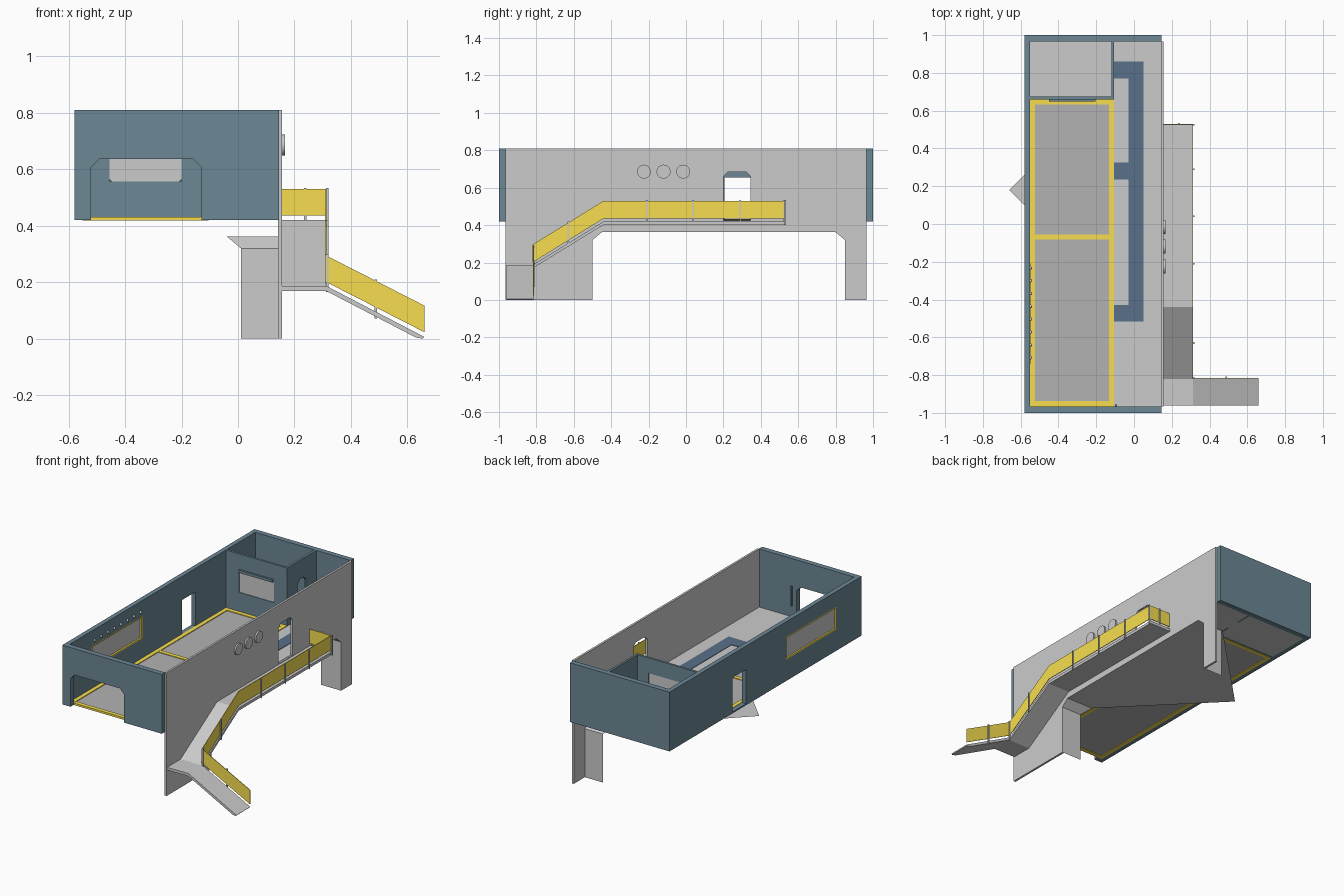
import bpy, bmesh, math
from mathutils import Vector

if "Cube" in bpy.data.objects:
    bpy.data.objects.remove(bpy.data.objects["Cube"])


def material(name, rgb):
    m = bpy.data.materials.new(name)
    m.diffuse_color = (*rgb, 1)
    m.use_nodes = True
    m.node_tree.nodes["Principled BSDF"].inputs["Base Color"].default_value = m.diffuse_color
    return m


BLUE = material("blue_panel", (0.15, 0.245, 0.30))
YELLOW = material("yellow_trim", (0.93, 0.73, 0.08))
STRIPE = material("floor_blue", (0.10, 0.16, 0.25))
DARK = material("deck_grey", (0.45, 0.45, 0.45))


def obj_from(bm, name, mat=None):
    bmesh.ops.recalc_face_normals(bm, faces=bm.faces[:])
    me = bpy.data.meshes.new(name)
    bm.to_mesh(me)
    bm.free()
    ob = bpy.data.objects.new(name, me)
    bpy.context.collection.objects.link(ob)
    if mat:
        me.materials.append(mat)
    return ob


def prism(name, pts, axis, a, b, mat=None):
    """Extrude a 2D outline along an axis from a to b."""
    place = {"x": lambda p, d: (d, p[0], p[1]),
             "y": lambda p, d: (p[0], d, p[1]),
             "z": lambda p, d: (p[0], p[1], d)}[axis]
    bm = bmesh.new()
    lo = [bm.verts.new(place(p, a)) for p in pts]
    hi = [bm.verts.new(place(p, b)) for p in pts]
    bm.faces.new(lo)
    bm.faces.new(hi)
    for i in range(len(pts)):
        j = (i + 1) % len(pts)
        bm.faces.new((lo[i], lo[j], hi[j], hi[i]))
    return obj_from(bm, name, mat)


def rect(u0, u1, v0, v1):
    return [(u0, v0), (u1, v0), (u1, v1), (u0, v1)]


def box(name, x, y, z, mat=None):
    return prism(name, rect(*x, *y), "z", *z, mat)


def cut(ob, cutter):
    mod = ob.modifiers.new("opening", "BOOLEAN")
    mod.object, mod.operation, mod.solver = cutter, "DIFFERENCE", "EXACT"
    cutter.hide_render = True
    dg = bpy.context.evaluated_depsgraph_get()
    me = bpy.data.meshes.new_from_object(ob.evaluated_get(dg))
    ob.modifiers.clear()
    ob.data = me
    bpy.data.objects.remove(cutter)


def arched(u0, u1, z0, z1, c):
    return [(u0, z0), (u0, z1 - c), (u0 + c, z1), (u1 - c, z1), (u1, z1 - c), (u1, z0)]


def wall_outline(u0, u1, door):
    return [(u0, Z0)] + door + [(u1, Z0), (u1, Z1), (u0, Z1)]


Z0, Z1 = 0.42, 0.81

# Blue outer walls
prism("front_wall", wall_outline(-0.58, 0.145, arched(-0.52, -0.13, Z0, 0.637, 0.03)),
      "y", -1, -0.965, BLUE)
box("back_wall", (-0.58, 0.145), (0.965, 1), (Z0, Z1), BLUE)
left = box("left_wall", (-0.58, -0.55), (-0.965, 0.965), (Z0, Z1), BLUE)
cut(left, box("cut_door", (-0.7, -0.4), (0.205, 0.345), (0.43, 0.655)))
cut(left, box("cut_window", (-0.7, -0.4), (-0.74, -0.21), (0.56, 0.71)))
box("door_post", (-0.1, -0.09), (-0.965, -0.955), (0.5, 0.63), BLUE)

# Side window with thin yellow frame and a row of lamps
box("side_window", (-0.57, -0.56), (-0.74, -0.21), (0.56, 0.71))
for i, y in enumerate((-0.74, -0.218)):
    box(f"window_jamb_{i}", (-0.58, -0.549), (y, y + 0.008), (0.56, 0.71), YELLOW)
for i, z in enumerate((0.56, 0.702)):
    box(f"window_rail_{i}", (-0.58, -0.549), (-0.74, -0.21), (z, z + 0.008), YELLOW)
for i in range(8):
    bm = bmesh.new()
    bmesh.ops.create_uvsphere(bm, u_segments=10, v_segments=6, radius=0.009)
    bmesh.ops.translate(bm, verts=bm.verts[:], vec=(-0.548, -0.232 - i * 0.068, 0.74))
    obj_from(bm, f"lamp_{i}")

# Back room partition walls, window and shutter bar
room = box("room_front_wall", (-0.55, -0.105), (0.66, 0.675), (Z0, Z1), BLUE)
cut(room, prism("cut_room", rect(-0.455, -0.2, 0.557, 0.71), "y", 0.6, 0.7))
prism("room_window", [(-0.455, 0.565), (-0.447, 0.557), (-0.208, 0.557), (-0.2, 0.565),
                      (-0.2, 0.71), (-0.455, 0.71)], "y", 0.664, 0.671)
box("shutter_bar", (-0.45, -0.205), (0.648, 0.662), (0.692, 0.71), BLUE)
prism("room_side_wall", wall_outline(0.675, 0.965, arched(0.77, 0.86, Z0, 0.685, 0.025)),
      "x", -0.12, -0.105, BLUE)

# Floors
box("room_floor", (-0.55, -0.105), (0.66, 0.965), (0.42, 0.427))
box("corridor_floor", (-0.105, 0.145), (-0.965, 0.965), (0.42, 0.427))
box("deck", (-0.53, -0.12), (-0.95, 0.65), (0.422, 0.427), DARK)
for i, x in enumerate((-0.55, -0.132)):
    box(f"deck_side_trim_{i}", (x, x + 0.027), (-0.965, 0.66), (0.418, 0.432), YELLOW)
for i, y in enumerate((-0.965, -0.083, 0.633)):
    box(f"deck_cross_trim_{i}", (-0.524, -0.131), (y, y + 0.027), (0.418, 0.4315), YELLOW)

# Blue path painted on the corridor floor
prism("floor_path", [(-0.105, -0.515), (0.05, -0.515), (0.05, 0.86), (-0.105, 0.86),
                     (-0.105, 0.77), (-0.03, 0.77), (-0.03, 0.325), (-0.105, 0.325),
                     (-0.105, 0.235), (-0.03, 0.235), (-0.03, -0.43), (-0.105, -0.43)],
      "z", 0.427, 0.43, STRIPE)

# Grey bridge wall with legs and doorway
bridge = prism("bridge_wall", [(-0.965, 0), (-0.5, 0), (-0.5, 0.32), (-0.45, 0.362),
                               (0.8, 0.362), (0.85, 0.32), (0.85, 0), (0.965, 0),
                               (0.965, Z1), (-0.965, Z1)], "x", 0.142, 0.156)
cut(bridge, prism("cut_doorway", arched(0.2, 0.345, 0.425, 0.685, 0.025), "x", 0.1, 0.2))

# Arch lining: leg fins, corner gussets and pointed soffit
bm = bmesh.new()
for s in (-1, 1):
    yf, yc = 0.175 + s * 0.675, 0.175 + s * 0.625
    for quad in ([(0.01, yf, 0), (0.145, yf, 0), (0.145, yf, 0.32), (0.01, yf, 0.32)],
                 [(0.01, yf, 0.32), (0.145, yf, 0.32), (0.145, yc, 0.362), (-0.04, yc, 0.362)]):
        bm.faces.new([bm.verts.new(p) for p in quad])
bm.faces.new([bm.verts.new((x, y, 0.362)) for x, y in
              ((0.145, -0.45), (-0.04, -0.45), (-0.66, 0.18), (-0.04, 0.8), (0.145, 0.8))])
bmesh.ops.remove_doubles(bm, verts=bm.verts[:], dist=0.001)
obj_from(bm, "arch_lining")

# Portholes
for i in range(3):
    pts = [(-0.225 + 0.105 * i + 0.037 * math.cos(a), 0.686 + 0.037 * math.sin(a))
           for a in (k * math.tau / 32 for k in range(32))]
    prism(f"porthole_{i}", pts, "x", 0.15, 0.166)

# Walkway with sloped run, landing and exit ramp
prism("walkway", [(-0.96, 0.187), (-0.82, 0.187), (-0.44, 0.42), (0.53, 0.42),
                  (0.53, 0.402), (-0.44, 0.402), (-0.82, 0.169), (-0.96, 0.169)],
      "x", 0.155, 0.312)
prism("exit_ramp", [(0.312, 0.187), (0.66, 0.006), (0.655, 0), (0.63, 0.004), (0.312, 0.169)],
      "y", -0.96, -0.815)

# Yellow railing panels
prism("walkway_railing", [(-0.82, 0.2), (-0.44, 0.436), (0.525, 0.436), (0.525, 0.53),
                          (-0.44, 0.53), (-0.82, 0.296)], "x", 0.309, 0.313, YELLOW)
prism("ramp_railing", [(0.313, 0.2), (0.66, 0.023), (0.66, 0.117), (0.313, 0.294)],
      "y", -0.818, -0.814, YELLOW)
box("end_railing", (0.156, 0.313), (0.523, 0.527), (0.436, 0.53), YELLOW)

# Railing posts
for i, (x, y, z0, z1) in enumerate((
        (0.316, -0.63, 0.285, 0.42), (0.316, -0.21, 0.4, 0.533), (0.316, 0.04, 0.4, 0.533),
        (0.316, 0.29, 0.4, 0.533), (0.316, 0.525, 0.4, 0.533), (0.238, 0.53, 0.4, 0.533),
        (0.316, -0.815, 0.165, 0.3), (0.488, -0.811, 0.072, 0.21))):
    box(f"railing_post_{i}", (x - 0.004, x + 0.004), (y - 0.004, y + 0.004), (z0, z1))
